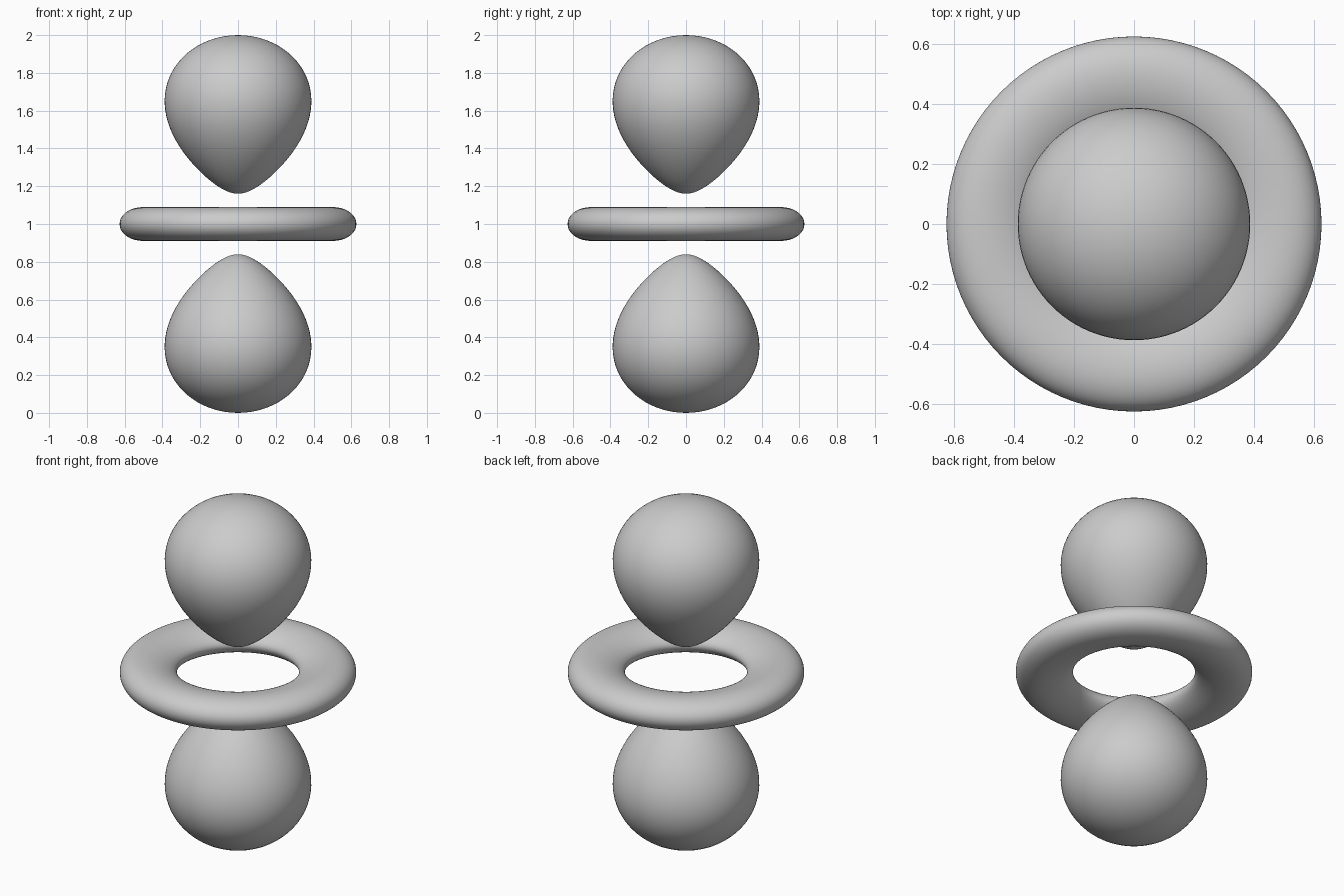
import bpy
import bmesh
import math
from mathutils import Vector

cube = bpy.data.objects.get("Cube")
if cube:
    bpy.data.objects.remove(cube, do_unlink=True)

DECAY = 4.36                      # radial fall-off of the wave shape
LEVEL = 2 * math.exp(-DECAY)      # surface level that puts the lobe end at radius 1
PEAK = 2 / DECAY                  # radius where the radial part is largest
STEPS = 48
SEGMENTS = 96

grey = bpy.data.materials.new("plain grey")
grey.use_nodes = True
colour = (0.6, 0.6, 0.6, 1)
grey.diffuse_color = colour
grey.node_tree.nodes["Principled BSDF"].inputs["Base Color"].default_value = colour


def radial(r):
    return r * r * math.exp(-DECAY * r)


def solve(target, low, high):
    """Radius between low and high where the radial part equals target."""
    rising = radial(high) > radial(low)
    for _ in range(50):
        mid = (low + high) / 2
        if (radial(mid) < target) == rising:
            low = mid
        else:
            high = mid
    return (low + high) / 2


def half_profile(sign, target):
    """Section of the level surface in the XZ plane, from inner to outer end."""
    inner, outer = solve(target, 0.01, PEAK), solve(target, PEAK, 2)
    points = []
    for i in range(STEPS + 1):
        r = inner + (outer - inner) * (1 - math.cos(math.pi * i / STEPS)) / 2
        cos_sq = min(1, max(0, (1 + sign * LEVEL / radial(r)) / 3))
        if i in (0, STEPS):       # ends lie exactly on the axis or the equator
            cos_sq = round(cos_sq)
        points.append(Vector((r * math.sqrt(1 - cos_sq), 0, r * math.sqrt(cos_sq))))
    return points


def lathe(name, points, closed=False, flip=1):
    """Revolve a profile around the vertical axis, centred at height 1."""
    bm = bmesh.new()
    verts = [bm.verts.new((p.x, 0, 1 + flip * p.z)) for p in points]
    edges = [bm.edges.new(pair) for pair in zip(verts, verts[1:])]
    if closed:
        edges.append(bm.edges.new((verts[-1], verts[0])))
    bmesh.ops.spin(bm, geom=verts + edges, cent=(0, 0, 0), axis=(0, 0, 1),
                   angle=math.tau, steps=SEGMENTS, use_duplicate=False)
    bmesh.ops.remove_doubles(bm, verts=bm.verts[:], dist=0.0001)
    bmesh.ops.recalc_face_normals(bm, faces=bm.faces[:])
    for face in bm.faces:
        face.smooth = True
    mesh = bpy.data.meshes.new(name)
    bm.to_mesh(mesh)
    bm.free()
    mesh.materials.append(grey)
    bpy.context.collection.objects.link(bpy.data.objects.new(name, mesh))


# Two teardrop lobes, mirrored about the ring
lobe = half_profile(1, LEVEL / 2)
lathe("upper_lobe", lobe)
lathe("lower_lobe", lobe, flip=-1)

# Flattened ring around the middle
upper = half_profile(-1, LEVEL)
lower = [Vector((p.x, 0, -p.z)) for p in reversed(upper[1:-1])]
lathe("middle_ring", upper + lower, closed=True)
